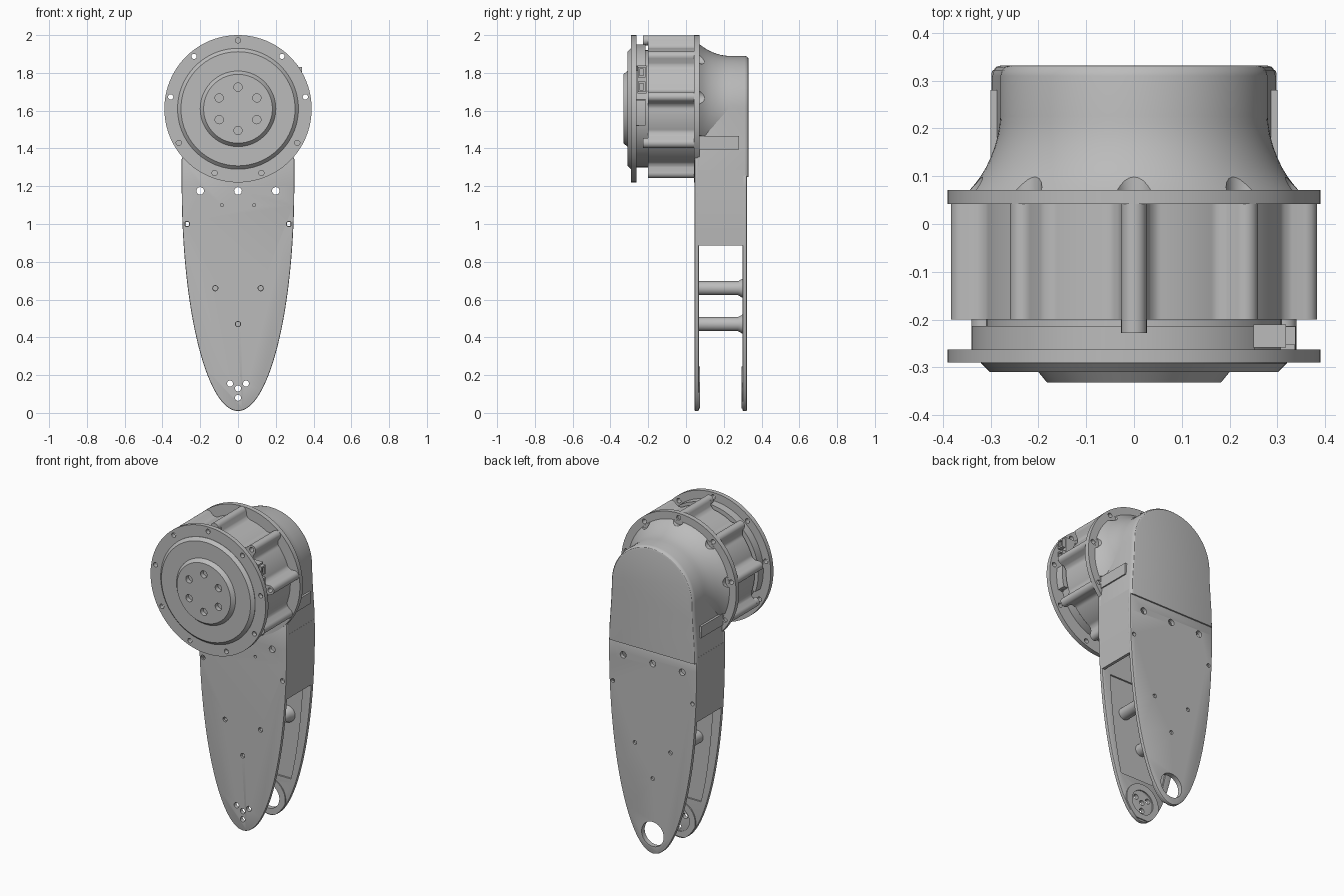
import bpy, bmesh
from math import sin, cos, pi, sqrt, radians, degrees

if "Cube" in bpy.data.objects:
    bpy.data.objects.remove(bpy.data.objects["Cube"])

grey = bpy.data.materials.new("machined grey")
grey.use_nodes = True
grey.diffuse_color = (0.5, 0.5, 0.5, 1)
grey.node_tree.nodes["Principled BSDF"].inputs["Base Color"].default_value = (0.5, 0.5, 0.5, 1)

HUB_Z = 1.61
BOLT_R = 0.362
bolts = [(BOLT_R * sin(radians(40 * k)), HUB_Z + BOLT_R * cos(radians(40 * k))) for k in range(9)]
parts = []


def loft(name, rings):
    """Skin matching rings of (x, y, z) points and cap both ends."""
    bm = bmesh.new()
    loops = [[bm.verts.new(p) for p in ring] for ring in rings]
    n = len(loops[0])
    for a, b in zip(loops, loops[1:]):
        for i in range(n):
            j = (i + 1) % n
            bm.faces.new((a[i], a[j], b[j], b[i]))
    bm.faces.new(loops[0])
    bm.faces.new(loops[-1][::-1])
    bmesh.ops.recalc_face_normals(bm, faces=bm.faces)
    mesh = bpy.data.meshes.new(name)
    bm.to_mesh(mesh)
    bm.free()
    mesh.materials.append(grey)
    obj = bpy.data.objects.new(name, mesh)
    bpy.context.collection.objects.link(obj)
    parts.append(obj)
    return obj


def prism(name, outline, y0, y1):
    return loft(name, [[(x, y, z) for x, z in outline] for y in (y0, y1)])


def lathe(name, profile, x=0, z=HUB_Z, seg=96):
    """Turn (radius, y) points around an axis along y."""
    return loft(name, [[(x + r * cos(2 * pi * i / seg), y, z + r * sin(2 * pi * i / seg))
                        for i in range(seg)] for r, y in profile])


def box(name, x0, x1, y0, y1, z0, z1):
    return prism(name, [(x0, z0), (x1, z0), (x1, z1), (x0, z1)], y0, y1)


def bake(obj):
    deps = bpy.context.evaluated_depsgraph_get()
    mesh = bpy.data.meshes.new_from_object(obj.evaluated_get(deps))
    obj.modifiers.clear()
    obj.data = mesh


def cut(obj, cutters):
    for c in cutters:
        mod = obj.modifiers.new("cut", 'BOOLEAN')
        mod.operation = 'DIFFERENCE'
        mod.solver = 'EXACT'
        mod.object = c
    bpy.context.view_layer.update()
    bake(obj)
    for c in cutters:
        parts.remove(c)
        bpy.data.objects.remove(c)


def drills(points, r, y0, y1):
    return [lathe("drill", [(r, y0), (r, y1)], x, z, 24) for x, z in points]


# ---- Motor hub -------------------------------------------------------
flange = lathe("front_flange", [(0.39, -0.29), (0.39, -0.263)])
cut(flange, drills(bolts, 0.014, -0.4, -0.2))

face = lathe("output_face", [(0.32, -0.285), (0.32, -0.292), (0.302, -0.31),
                             (0.20, -0.31), (0.182, -0.332)])
ring = [(0.115 * sin(k * pi / 3), HUB_Z + 0.115 * cos(k * pi / 3)) for k in range(6)]
cut(face, drills(ring, 0.022, -0.4, -0.305))


def cover_radius(deg):
    if 8 < deg < 42 or 200 < deg < 345:
        return 0.31
    return 0.34


def body_radius(deg):
    d = radians((deg - 90 + 20) % 40 - 20)
    off = abs(BOLT_R * sin(d))
    if off < 0.026:
        return BOLT_R * cos(d) + sqrt(0.027 ** 2 - off ** 2)
    return 0.325 + 0.024 * max(0, 1 - (off - 0.026) / 0.035) ** 2


def polar(name, radius, y0, y1, seg=360):
    pts = []
    for i in range(seg):
        a = 360 * i / seg
        pts.append((radius(a) * cos(radians(a)), HUB_Z + radius(a) * sin(radians(a))))
    return prism(name, pts, y0, y1)


polar("electronics_cover", cover_radius, -0.265, -0.214)
lathe("motor_core", [(0.31, -0.265), (0.31, -0.19)])
body = polar("scalloped_body", body_radius, -0.2, 0.045)
cut(body, drills(bolts, 0.014, -0.3, 0.1))

rear = lathe("rear_flange", [(0.39, 0.042), (0.39, 0.071)])
cut(rear, drills(bolts, 0.014, 0.0, 0.1))

for x, z in bolts[::3]:
    lathe("bolt", [(0.027, -0.228), (0.027, -0.2), (0.0145, -0.199), (0.0145, 0.06)], x, z, 24)

# connector block with two sockets and a pin
box("connector_board", 0.25, 0.318, -0.258, -0.21, 1.69, 1.84)
for z in (1.70, 1.775):
    socket = box("connector_socket", 0.29, 0.338, -0.253, -0.215, z, z + 0.055)
    cut(socket, [box("recess", 0.325, 0.36, -0.245, -0.224, z + 0.01, z + 0.045)])
box("index_pin", 0.29, 0.312, -0.265, -0.25, 1.52, 1.55)

# ---- Arm -------------------------------------------------------------
ARM_Z, ARM_W, ARM_H = 1.2, 0.298, 1.19


def half_width(z, s=1.0):
    return ARM_W * s * sqrt(max(0, 1 - ((z - ARM_Z) / ARM_H) ** 2)) if z < ARM_Z else ARM_W * s


def blade(top):
    """Half ellipse with straight sides up to the given height."""
    n = 72
    low = [(ARM_W * cos(pi + pi * i / n), ARM_Z + ARM_H * sin(pi + pi * i / n)) for i in range(n + 1)]
    return low + [(ARM_W, top), (-ARM_W, top)]


def plate(name, top, y0, y1):
    obj = prism(name, blade(top), y0, y1)
    mod = obj.modifiers.new("soft_edge", 'BEVEL')
    mod.width = 0.006
    mod.segments = 2
    mod.limit_method = 'ANGLE'
    mod.angle_limit = radians(40)
    bpy.context.view_layer.update()
    bake(obj)
    return obj


def pocket(y0, y1):
    levels = [0.27 + 0.06 * i for i in range(11)]
    right = [(half_width(z, 0.8), z) for z in levels]
    return prism("pocket", right + [(-x, z) for x, z in right[::-1]], y0, y1)


posts = [(0, 0.47), (-0.12, 0.66), (0.12, 0.66)]
top_holes = [(-0.2, 1.175), (0, 1.175), (0.2, 1.175)]
edge_holes = [(-0.27, 1.0), (0.27, 1.0)]
tip_holes = [(-0.042, 0.155), (0.042, 0.155), (0, 0.13), (0, 0.08)]

front = plate("front_plate", 1.35, 0.045, 0.068)
cut(front, [pocket(0.058, 0.2)] + drills(top_holes, 0.02, 0, 0.2)
    + drills(posts + edge_holes, 0.014, 0, 0.2)
    + drills([(-0.085, 1.1), (0.085, 1.1)], 0.008, 0, 0.2)
    + drills(tip_holes, 0.016, 0, 0.2))

back = plate("back_plate", 1.26, 0.299, 0.323)
cut(back, [pocket(0.2, 0.31)] + drills(top_holes, 0.02, 0.2, 0.4)
    + drills(posts + edge_holes, 0.012, 0.2, 0.4)
    + [lathe("bore", [(0.075, 0.2), (0.075, 0.4)], 0, 0.13, 48)])


# raised bearing pads on the inner tips, trimmed to the blade edge
def tip_pad(name, y0, y1):
    pts = []
    for i in range(64):
        a = 2 * pi * i / 64
        z = max(0.13 + 0.115 * sin(a), 0.022)
        w = half_width(z, 0.96)
        pts.append((max(-w, min(w, 0.115 * cos(a))), z))
    pad = prism(name, pts, y0, y1)
    cut(pad, [lathe("bore", [(0.075, 0), (0.075, 0.5)], 0, 0.13, 48)])


tip_pad("front_tip_pad", 0.06, 0.075)
tip_pad("back_tip_pad", 0.293, 0.305)

# stand-offs between the plates
for x, z in posts:
    post = lathe("standoff", [(0.037, 0.057), (0.037, 0.275), (0.05, 0.298), (0.05, 0.312)], x, z, 40)
    cut(post, drills([(x, z)], 0.012, 0, 0.1))

# curved side walls joining the plates
for s in (-1, 1):
    zs = [0.885 + 0.05 * i for i in range(9)]
    outer = [(s * half_width(z), z) for z in zs]
    inner = [(s * (half_width(z) - 0.018), z) for z in zs[::-1]]
    prism("side_wall", outer + inner, 0.055, 0.312)
    x0, x1 = sorted((s * 0.26, s * 0.3))
    box("side_ledge", x0, x1, 0.07, 0.28, 1.395, 1.465)


# ---- Rear housing ----------------------------------------------------
def housing_ring(y, inset):
    n = 48
    r = 0.28 - inset
    pts = [(r * cos(pi * i / n), y, HUB_Z + r * sin(pi * i / n)) for i in range(n + 1)]
    sides = [(0.283, 1.52), (0.290, 1.42), (0.296, 1.34), (0.298, 1.25)]
    left = [(-x + inset, y, z) for x, z in sides]
    return pts + left + [(-x, y, z) for x, y, z in left[::-1]]


loft("rear_housing", [housing_ring(y, inset) for y, inset in
                      ((0.06, 0), (0.31, 0), (0.321, 0.003), (0.329, 0.010), (0.332, 0.02))])

flare = lathe("flared_neck", [(0.346, 0.06), (0.344, 0.071), (0.332, 0.085), (0.321, 0.1),
                              (0.31, 0.118), (0.301, 0.137), (0.292, 0.16), (0.285, 0.185),
                              (0.281, 0.21), (0.278, 0.25)])
cut(flare, drills(bolts, 0.04, 0.0715, 0.3))

# ---- Smooth shading with sharp machined edges -------------------------
bpy.ops.object.select_all(action='DESELECT')
for obj in parts:
    obj.select_set(True)
bpy.context.view_layer.objects.active = parts[0]
bpy.ops.object.shade_smooth_by_angle(angle=radians(30))
